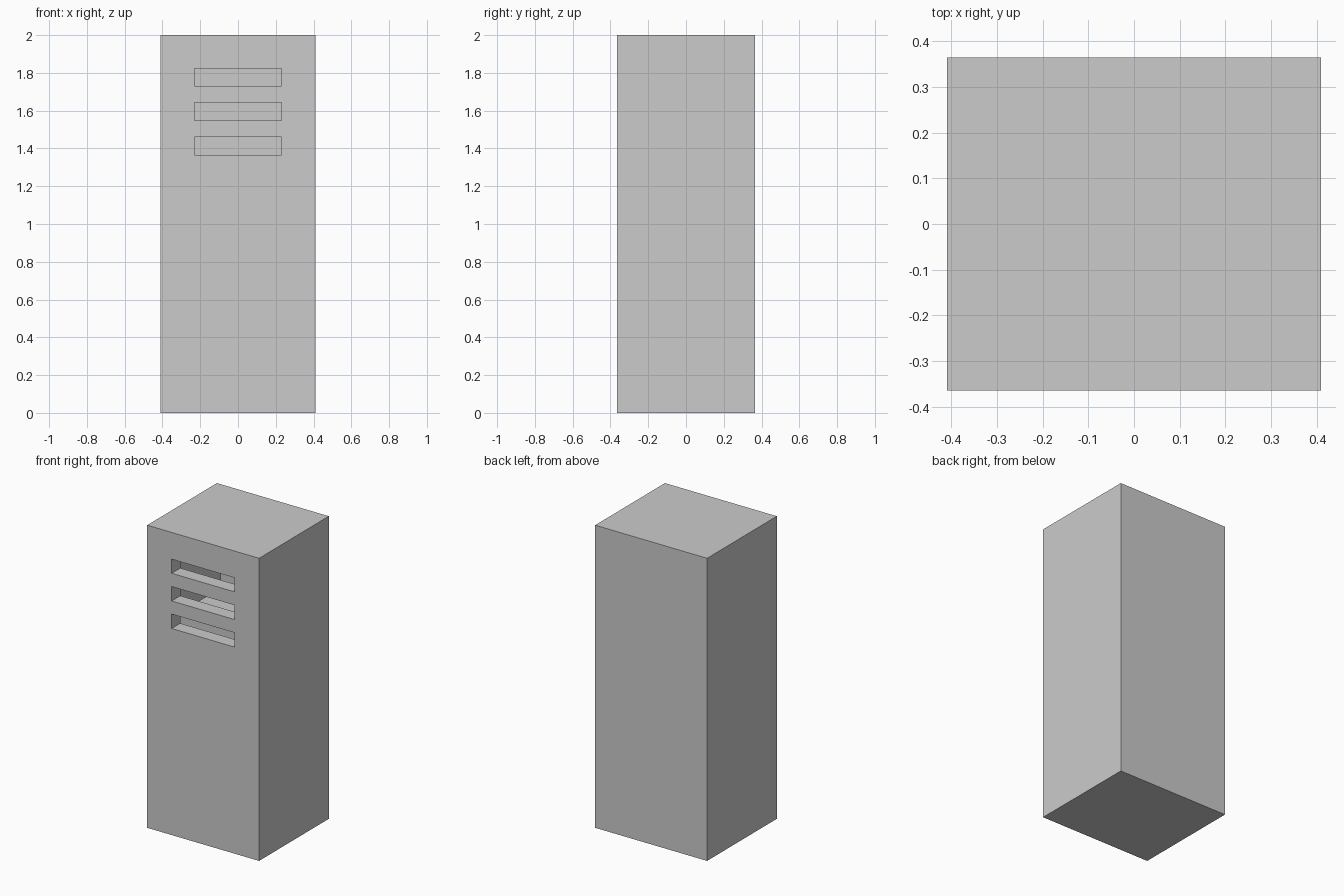
import bpy

if "Cube" in bpy.data.objects:
    bpy.data.objects.remove(bpy.data.objects["Cube"])

W, D, H, T = 0.818, 0.728, 2.0, 0.09   # outer size and wall thickness


def box(name, x, y, z):
    """Box spanning the given (min, max) ranges."""
    bpy.ops.mesh.primitive_cube_add(size=1)
    ob = bpy.context.object
    ob.name = name
    for v in ob.data.vertices:
        for i, (lo, hi) in enumerate((x, y, z)):
            v.co[i] = lo if v.co[i] < 0 else hi
    return ob


def cut(target, cutter):
    """Subtract the cutter and remove it."""
    mod = target.modifiers.new("cut", 'BOOLEAN')
    mod.operation = 'DIFFERENCE'
    mod.solver = 'EXACT'
    mod.object = cutter
    cutter.hide_render = True
    bpy.context.view_layer.objects.active = target
    bpy.ops.object.modifier_apply(modifier=mod.name)
    bpy.data.objects.remove(cutter)


# hollow cabinet shell
cabinet = box("locker_body", (-W / 2, W / 2), (-D / 2, D / 2), (0, H))
cut(cabinet, box("cavity_cutter", (-W / 2 + T, W / 2 - T),
                 (-D / 2 + T, D / 2 - T), (T, H - T)))

# three ventilation slots through the front
for z0, z1 in ((1.365, 1.46), (1.547, 1.642), (1.73, 1.823)):
    cut(cabinet, box("slot_cutter", (-0.23, 0.23),
                     (-D / 2 - 0.1, -D / 2 + T + 0.05), (z0, z1)))

# inner shelf, set back from the front panel
box("inner_shelf", (-W / 2 + T, W / 2 - T), (-0.19, D / 2 - T), (1.275, 1.365))
